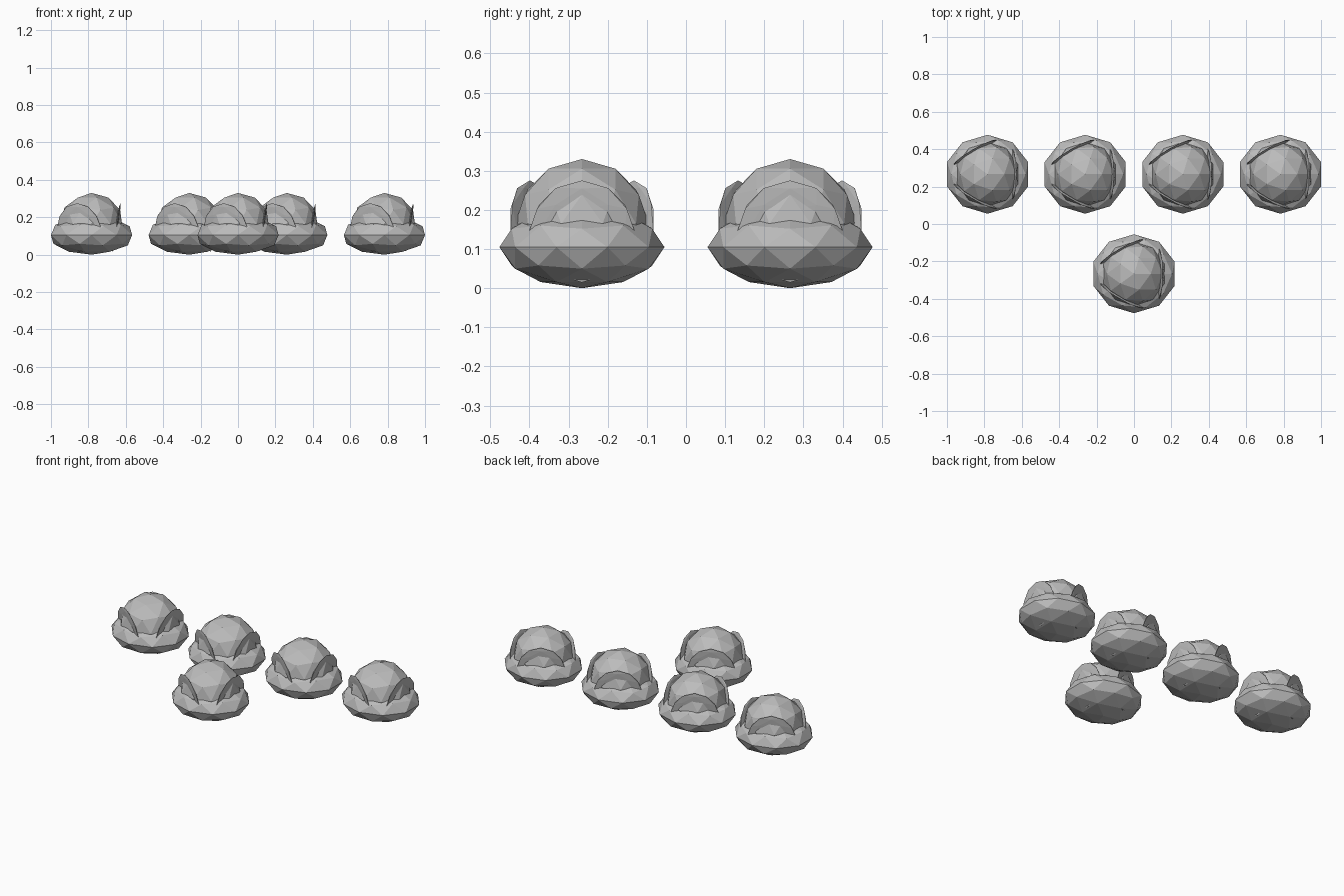
import bpy
from math import radians, cos, sin
from mathutils import Matrix

cube = bpy.data.objects.get("Cube")
if cube:
    bpy.data.objects.remove(cube, do_unlink=True)

# single flat colour
grey = bpy.data.materials.new("plain_grey")
grey.use_nodes = True
colour = (0.5, 0.5, 0.5, 1)
grey.diffuse_color = colour
grey.node_tree.nodes["Principled BSDF"].inputs["Base Color"].default_value = colour


def faceted_ball(name, size, place):
    """Low-poly ball stretched to size, then moved by the place matrix."""
    bpy.ops.mesh.primitive_ico_sphere_add(subdivisions=2, radius=1)
    ob = bpy.context.object
    ob.name = name
    ob.data.transform(place @ Matrix.Diagonal((*size, 1)))
    ob.data.materials.append(grey)
    return ob


def bud(number, x, y):
    spot = Matrix.Translation((x, y, 0))
    # squashed base and round dome
    faceted_ball(f"base_{number}", (0.228, 0.211, 0.105),
                 spot @ Matrix.Translation((0, 0, 0.105)))
    faceted_ball(f"dome_{number}", (0.171, 0.171, 0.165),
                 spot @ Matrix.Translation((0, 0, 0.165)))
    # three thin petals leaning outward around the dome
    for k in range(3):
        turn = Matrix.Rotation(radians(120 * k), 4, 'Z')
        lean = Matrix.Rotation(radians(9), 4, 'Y')
        faceted_ball(f"petal_{number}_{k + 1}", (0.008, 0.135, 0.132),
                     spot @ turn @ Matrix.Translation((0.133, 0, 0.145)) @ lean)


# back row of four, one in front
spots = [(-0.783 + 0.522 * i, 0.266) for i in range(4)] + [(0, -0.266)]
for n, (x, y) in enumerate(spots, 1):
    bud(n, x, y)
